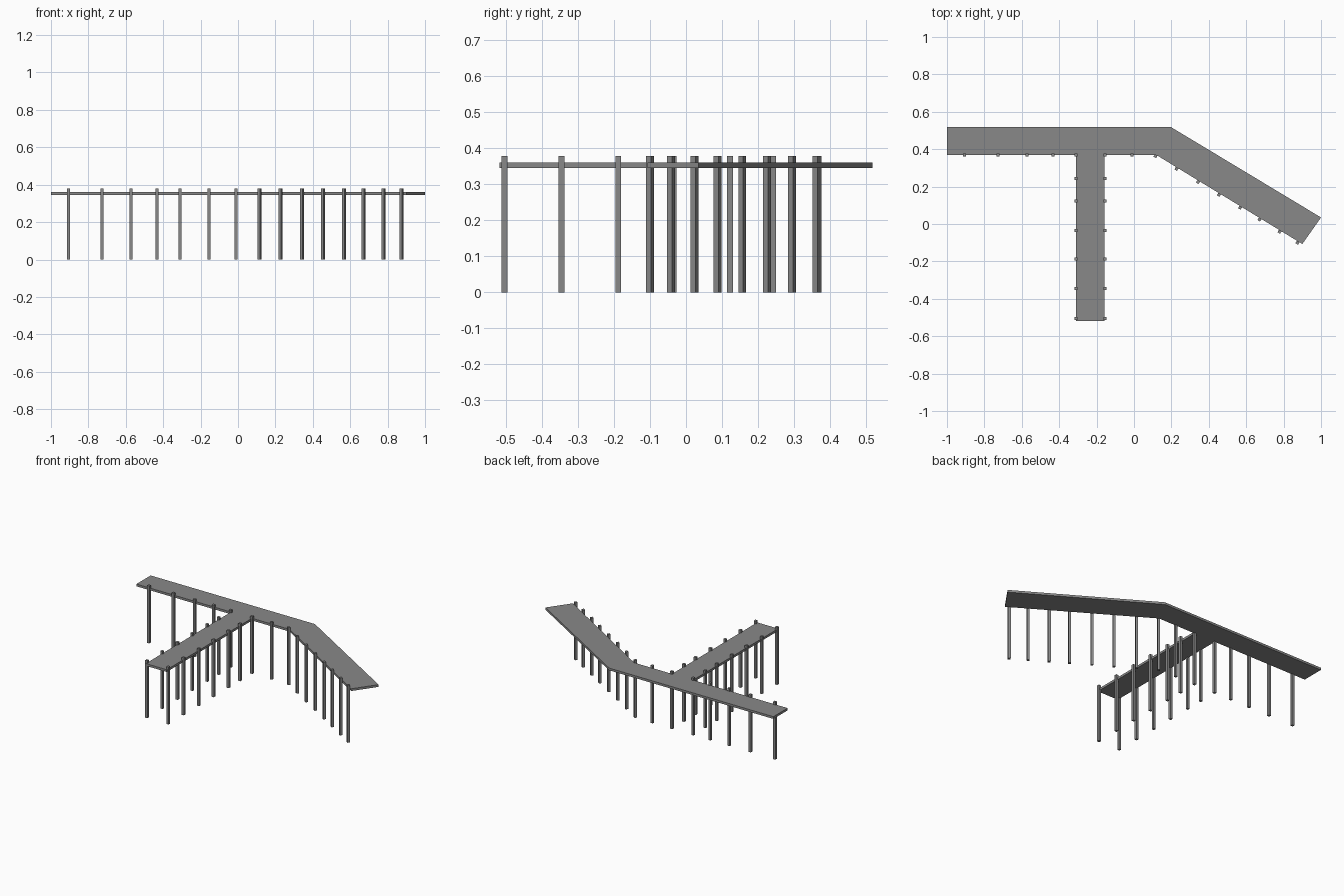
import bpy, bmesh, math
from mathutils import Matrix, Vector

cube = bpy.data.objects.get("Cube")
if cube:
    bpy.data.objects.remove(cube, do_unlink=True)

grey = bpy.data.materials.new("weathered grey")
grey.use_nodes = True
colour = (0.25, 0.25, 0.25, 1)
grey.diffuse_color = colour
grey.node_tree.nodes["Principled BSDF"].inputs["Base Color"].default_value = colour

DECK_BOTTOM, DECK_TOP = 0.346, 0.361
POST_TOP, POST_WIDTH = 0.379, 0.016


def finish(bm, name):
    bmesh.ops.recalc_face_normals(bm, faces=bm.faces)
    mesh = bpy.data.meshes.new(name)
    bm.to_mesh(mesh)
    bm.free()
    mesh.materials.append(grey)
    obj = bpy.data.objects.new(name, mesh)
    bpy.context.collection.objects.link(obj)


def make_posts(name, spots, angle=0):
    """A row of square posts, all turned by the same angle."""
    bm = bmesh.new()
    size = Matrix.Diagonal((POST_WIDTH, POST_WIDTH, POST_TOP, 1))
    for x, y in spots:
        place = Matrix.Translation((x, y, POST_TOP / 2)) @ Matrix.Rotation(angle, 4, "Z")
        bmesh.ops.create_cube(bm, size=1, matrix=place @ size)
    finish(bm, name)


# Deck: walkway with a bent arm and a straight pier, one extruded outline
outline = [(-1, 0.518), (-1, 0.37), (-0.31, 0.37), (-0.31, -0.518), (-0.157, -0.518),
           (-0.157, 0.37), (0.118, 0.37), (0.9, -0.107), (1, 0.035), (0.198, 0.518)]
bm = bmesh.new()
face = bm.faces.new([bm.verts.new((x, y, DECK_BOTTOM)) for x, y in outline])
up = bmesh.ops.extrude_face_region(bm, geom=[face])["geom"]
bmesh.ops.translate(bm, vec=Vector((0, 0, DECK_TOP - DECK_BOTTOM)),
                    verts=[v for v in up if isinstance(v, bmesh.types.BMVert)])
finish(bm, "deck")

# Posts along the front edge of the walkway
walk_x = [-0.907, -0.728, -0.573, -0.434, -0.31, -0.155, -0.012]
make_posts("walkway_posts", [(x, 0.368) for x in walk_x])

# Posts down both sides of the pier
pier_y = [0.242, 0.122, -0.034, -0.188, -0.346, -0.504]
for side, x in (("right", -0.31), ("left", -0.155)):
    make_posts("pier_posts_" + side, [(x, y) for y in pier_y])

# Turned posts along the inner edge of the angled arm
arm_x = [0.115, 0.227, 0.342, 0.454, 0.567, 0.671, 0.778, 0.874]
slope = -0.61
make_posts("arm_posts", [(x, 0.363 + slope * (x - arm_x[0])) for x in arm_x], math.atan(slope))
